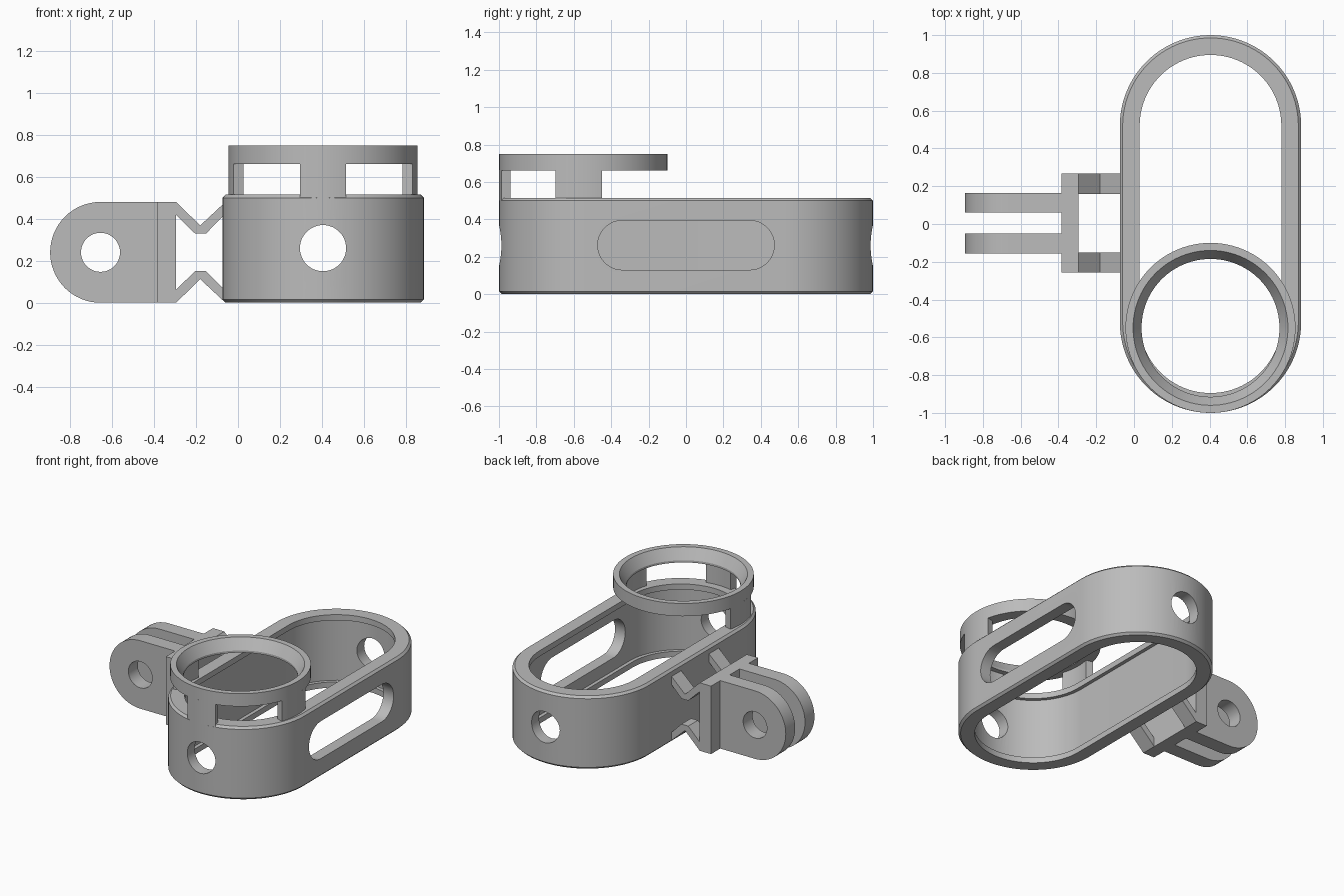
import bpy, bmesh
from math import pi, sin, cos, radians

if "Cube" in bpy.data.objects:
    bpy.data.objects.remove(bpy.data.objects["Cube"], do_unlink=True)

grey = bpy.data.materials.new("plain grey")
grey.use_nodes = True
colour = (0.5, 0.5, 0.5, 1)
grey.diffuse_color = colour
grey.node_tree.nodes["Principled BSDF"].inputs["Base Color"].default_value = colour

CX = 0.405      # centre line of the frame
MID_Y = 0.005   # centre of the mount


def make(name, bm):
    bmesh.ops.recalc_face_normals(bm, faces=bm.faces)
    mesh = bpy.data.meshes.new(name)
    bm.to_mesh(mesh)
    bm.free()
    mesh.materials.append(grey)
    ob = bpy.data.objects.new(name, mesh)
    bpy.context.collection.objects.link(ob)
    return ob


def smooth(ob):
    bpy.ops.object.select_all(action='DESELECT')
    ob.select_set(True)
    bpy.context.view_layer.objects.active = ob
    bpy.ops.object.shade_smooth_by_angle(angle=radians(30))


def sweep(name, section, stations, closed=True):
    """Carry a closed (radius, z) section round stations (angle, centre y)."""
    bm = bmesh.new()
    rings = [[bm.verts.new((CX + r * cos(a), y + r * sin(a), z)) for r, z in section]
             for a, y in stations]
    n = len(section)
    for i in range(len(rings) if closed else len(rings) - 1):
        a, b = rings[i], rings[(i + 1) % len(rings)]
        for j in range(n):
            k = (j + 1) % n
            bm.faces.new((a[j], b[j], b[k], a[k]))
    if not closed:
        bm.faces.new(rings[0])
        bm.faces.new(rings[-1])
    return make(name, bm)


def prism(name, outline, axis, start, end):
    """Extrude a 2D outline along x (outline y, z) or y (outline x, z)."""
    bm = bmesh.new()
    place = (lambda u, v, d: (d, u, v)) if axis == 'X' else (lambda u, v, d: (u, d, v))
    ends = [[bm.verts.new(place(u, v, d)) for u, v in outline] for d in (start, end)]
    for ring in ends:
        bm.faces.new(ring)
    n = len(outline)
    for i in range(n):
        k = (i + 1) % n
        bm.faces.new((ends[0][i], ends[0][k], ends[1][k], ends[1][i]))
    return make(name, bm)


def arc(u, v, r, start, end, n=32):
    return [(u + r * cos(start + (end - start) * i / n),
             v + r * sin(start + (end - start) * i / n)) for i in range(n + 1)]


def circle(u, v, r):
    return arc(u, v, r, 0, 2 * pi, 48)[:-1]


def cut(ob, cutters):
    for c in cutters:
        mod = ob.modifiers.new("cut", 'BOOLEAN')
        mod.operation = 'DIFFERENCE'
        mod.solver = 'EXACT'
        mod.object = c
    graph = bpy.context.evaluated_depsgraph_get()
    graph.update()
    mesh = bpy.data.meshes.new_from_object(ob.evaluated_get(graph))
    ob.modifiers.clear()
    ob.data = mesh
    for c in cutters:
        bpy.data.objects.remove(c, do_unlink=True)


# Long round-ended frame, with a thin lip inside at top and bottom
steps = 48
ends = [(pi * i / steps, 0.52) for i in range(steps + 1)]
ends += [(pi + pi * i / steps, -0.52) for i in range(steps + 1)]
wall = [(0.465, 0), (0.48, 0.015), (0.48, 0.5), (0.465, 0.515), (0.375, 0.515),
        (0.375, 0.475), (0.4, 0.475), (0.4, 0.04), (0.375, 0.04), (0.375, 0)]
frame = sweep("frame", wall, ends)
end_holes = prism("end_hole_cutter", circle(CX, 0.26, 0.11), 'Y', -1.2, 1.2)
slot = (arc(0.34, 0.262, 0.132, -pi / 2, pi / 2)
        + arc(-0.34, 0.262, 0.132, pi / 2, 3 * pi / 2))
side_slot = prism("side_slot_cutter", slot, 'X', CX + 0.2, 1.1)
cut(frame, [end_holes, side_slot])
smooth(frame)

# Raised ring with a funnel-shaped opening
RING_Y = -0.55
full = [(2 * pi * i / 96, RING_Y) for i in range(96)]
smooth(sweep("ring", [(0.45, 0.66), (0.45, 0.75), (0.41, 0.75), (0.365, 0.675),
                      (0.365, 0.66)], full))

# Curved legs under the ring
legs = {"front_leg": (-104, -76), "left_leg": (-19, 13), "right_leg": (167, 199)}
for name, (a, b) in legs.items():
    stations = [(radians(a + (b - a) * i / 12), RING_Y) for i in range(13)]
    smooth(sweep(name, [(0.4, 0.5), (0.45, 0.5), (0.45, 0.665), (0.4, 0.665)],
                 stations, closed=False))

# Mount plate
MID_Z = 0.24
prism("mount_plate", [(-0.383, 0), (-0.295, 0), (-0.295, 0.48), (-0.383, 0.48)],
      'Y', MID_Y - 0.263, MID_Y + 0.263)

# Two round-ended prongs with a bolt hole
tab = arc(-0.655, MID_Z, 0.24, pi / 2, 3 * pi / 2) + [(-0.375, 0), (-0.375, 0.48)]
for name, side in (("back_prong", 1), ("front_prong", -1)):
    prong = prism(name, tab, 'Y', MID_Y + side * 0.055, MID_Y + side * 0.16)
    cut(prong, [prism("bolt_cutter", circle(-0.655, MID_Z, 0.093), 'Y', -0.5, 0.5)])
    smooth(prong)

# Four V-shaped straps joining the plate to the frame
strap = [(-0.3, 0.24), (-0.295, 0.24), (-0.18, 0.128), (-0.06, 0.24), (-0.06, 0.183),
         (-0.152, 0.09), (-0.205, 0.09), (-0.295, 0.178), (-0.3, 0.178)]
for level, flip in (("upper", 1), ("lower", -1)):
    for place, side in (("back", 1), ("front", -1)):
        outline = [(x, MID_Z + flip * h) for x, h in strap]
        prism(f"{level}_{place}_strap", outline, 'Y',
              MID_Y + side * 0.155, MID_Y + side * 0.263)
